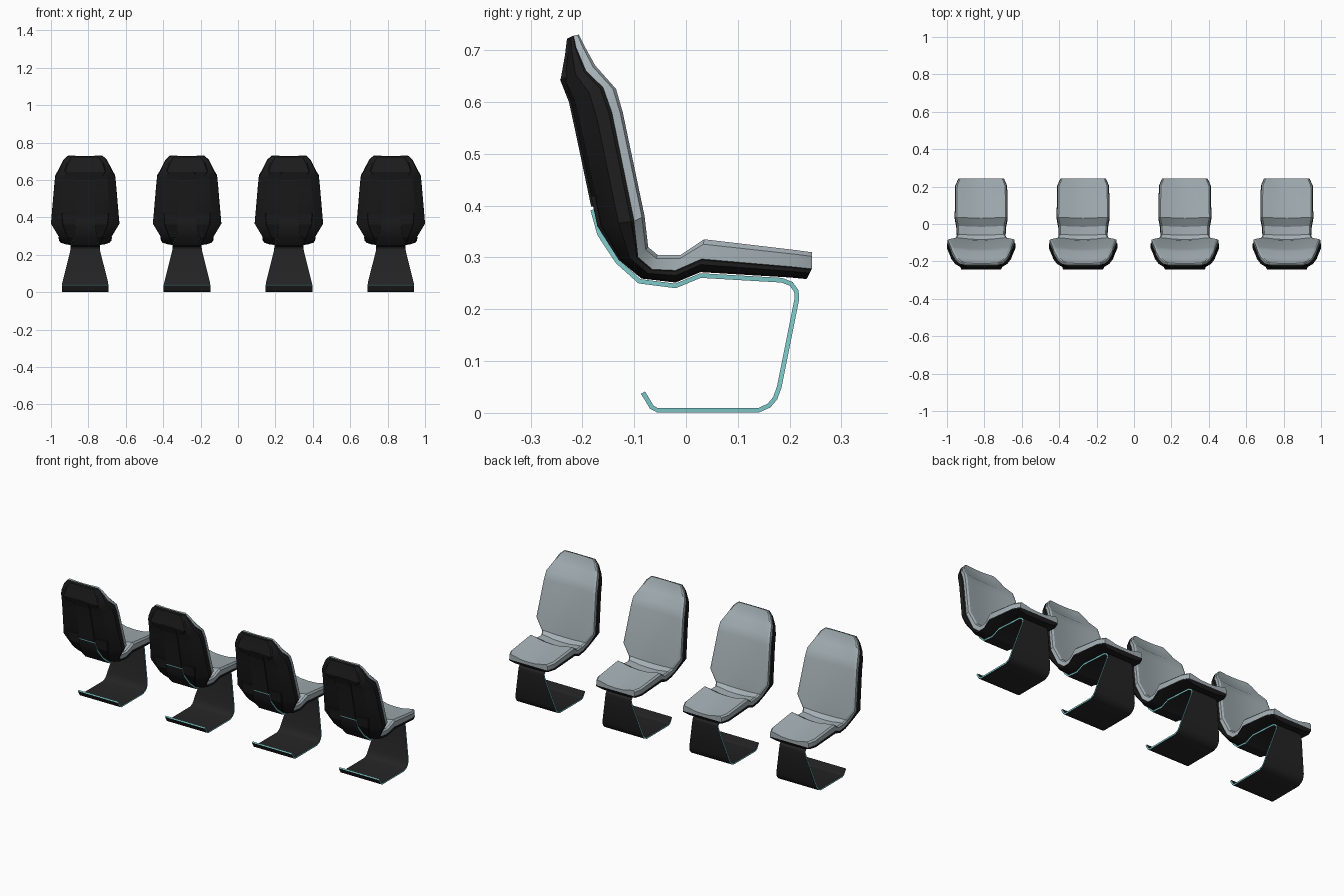
import bpy, bmesh, math
from mathutils import Vector

if "Cube" in bpy.data.objects:
    bpy.data.objects.remove(bpy.data.objects["Cube"])


def material(name, rgb):
    m = bpy.data.materials.new(name)
    m.diffuse_color = (*rgb, 1)
    m.use_nodes = True
    m.node_tree.nodes["Principled BSDF"].inputs["Base Color"].default_value = m.diffuse_color
    return m


BLACK = material("shell black", (0.012, 0.012, 0.012))
CHARCOAL = material("base charcoal", (0.017, 0.017, 0.017))
GREY = material("cushion grey", (0.37, 0.43, 0.455))
TEAL = material("edge teal", (0.2, 0.56, 0.56))

CENTRES = (-0.817, -0.272, 0.272, 0.817)

# Seat stations from the headrest to the front edge:
# cushion face (y, z), cushion/shell seam (y, z), shell back (y, z), half width
STATIONS = [
    ((-.207, .730), (-.217, .728), (-.230, .722), .095),
    ((-.197, .710), (-.212, .705), (-.234, .690), .118),
    ((-.175, .670), (-.193, .660), (-.243, .643), .140),
    ((-.135, .625), (-.160, .628), (-.226, .600), .160),
    ((-.122, .580), (-.143, .580), (-.215, .550), .165),
    ((-.080, .380), (-.100, .370), (-.175, .360), .183),
    ((-.073, .320), (-.092, .300), (-.132, .295), .142),
    ((-.055, .305), (-.065, .277), (-.087, .258), .130),
    ((-.010, .305), (-.020, .275), (-.020, .250), .133),
    ((.035, .335), (.030, .297), (.028, .270), .142),
    ((.205, .315), (.205, .282), (.200, .260), .139),
    ((.243, .310), (.243, .278), (.232, .257), .122),
]


def loft(name, rings, mats, edge_sides=(), cap_mat=0, smooth=True):
    """Skin closed rings, cap the ends, place one copy per chair."""
    bm = bmesh.new()
    rows = [[bm.verts.new(p) for p in ring] for ring in rings]
    n = len(rows[0])
    for a, b in zip(rows, rows[1:]):
        for j in range(n):
            k = (j + 1) % n
            f = bm.faces.new((a[j], a[k], b[k], b[j]))
            f.material_index = 1 if j in edge_sides else 0
    for row in (rows[0], rows[-1]):
        bm.faces.new(row).material_index = cap_mat
    bmesh.ops.recalc_face_normals(bm, faces=bm.faces)
    mesh = bpy.data.meshes.new(name)
    bm.to_mesh(mesh)
    bm.free()
    for m in mats:
        mesh.materials.append(m)
    for i, x in enumerate(CENTRES):
        ob = bpy.data.objects.new(f"{name}_{i + 1}", mesh)
        ob.location.x = x
        bpy.context.collection.objects.link(ob)
        if i == 0 and smooth:
            bpy.context.view_layer.objects.active = ob
            ob.select_set(True)
            bpy.ops.object.shade_smooth_by_angle(angle=math.radians(28))
            ob.select_set(False)


def mix(a, b, t):
    return tuple(p + (q - p) * t for p, q in zip(a, b))


def mirrored(half):
    """Right-hand points, front to back, closed with their mirror image."""
    return half + [(-x, y, z) for x, y, z in reversed(half) if x > 1e-6]


# Cushion, dished towards its centre line
rings = []
for F, M, B, hw in STATIONS:
    half = [(hw * u, *mix(F, M, d)) for u, d in
            ((0, .5), (.4, .42), (.7, .15), (.92, 0), (.98, .25), (.98, 1))]
    rings.append(mirrored(half))
loft("cushion", rings, [GREY])

# Hard shell behind and below the cushion
rings = []
for F, M, B, hw in STATIONS:
    half = [(hw * u, *mix(M, B, d)) for u, d in
            ((.97, 0), (1, .08), (1, .4), (.74, .84), (.3, .94))]
    rings.append(mirrored(half))
loft("shell", rings, [BLACK])


def back_strip(name, sections, depth):
    """Raised panel that follows the back of the shell."""
    rings = []
    for t, w in sections:
        i = int(t)
        M = mix(STATIONS[i][1], STATIONS[i + 1][1], t - i)
        B = mix(STATIONS[i][2], STATIONS[i + 1][2], t - i)
        rings.append(mirrored([(w, *mix(M, B, .6)), (w * .93, *mix(M, B, depth))]))
    loft(name, rings, [BLACK], smooth=False)


back_strip("back_rib", [(2, .036), (2.3, .05), (3, .05), (4, .05), (4.8, .05)], 1.0)
back_strip("headrest_cover", [(.1, .08), (1, .098), (2, .115), (2.6, .095)], .98)
back_strip("lumbar_cover", [(4.7, .133), (5, .128), (6, .1), (6.8, .09)], .95)

# Bent plate base: dark faces with teal edges
PATH = [(-.180, .392), (-.167, .345), (-.132, .292), (-.090, .254), (-.020, .245),
        (.028, .265), (.185, .256), (.203, .249), (.213, .235), (.214, .220),
        (.180, .050), (.172, .028), (.160, .014), (.140, .005), (-.055, .005),
        (-.066, .011), (-.083, .039)]
WIDTHS = [.05, .055, .065, .075, .078, .078, .078, .078, .078, .08]
pts = [Vector(p) for p in PATH]
rings = []
for i, p in enumerate(pts):
    d = (pts[min(i + 1, len(pts) - 1)] - pts[max(i - 1, 0)]).normalized()
    n = Vector((-d.y, d.x)) * .0045
    w = WIDTHS[i] if i < len(WIDTHS) else min(.125, .08 + (.22 - p.y) * .25)
    a, b = p + n, p - n
    a.y, b.y = max(a.y, 0), max(b.y, 0)
    rings.append([(w, *a), (w, *b), (-w, *b), (-w, *a)])
loft("base_plate", rings, [CHARCOAL, TEAL], edge_sides=(0, 2), cap_mat=1)
